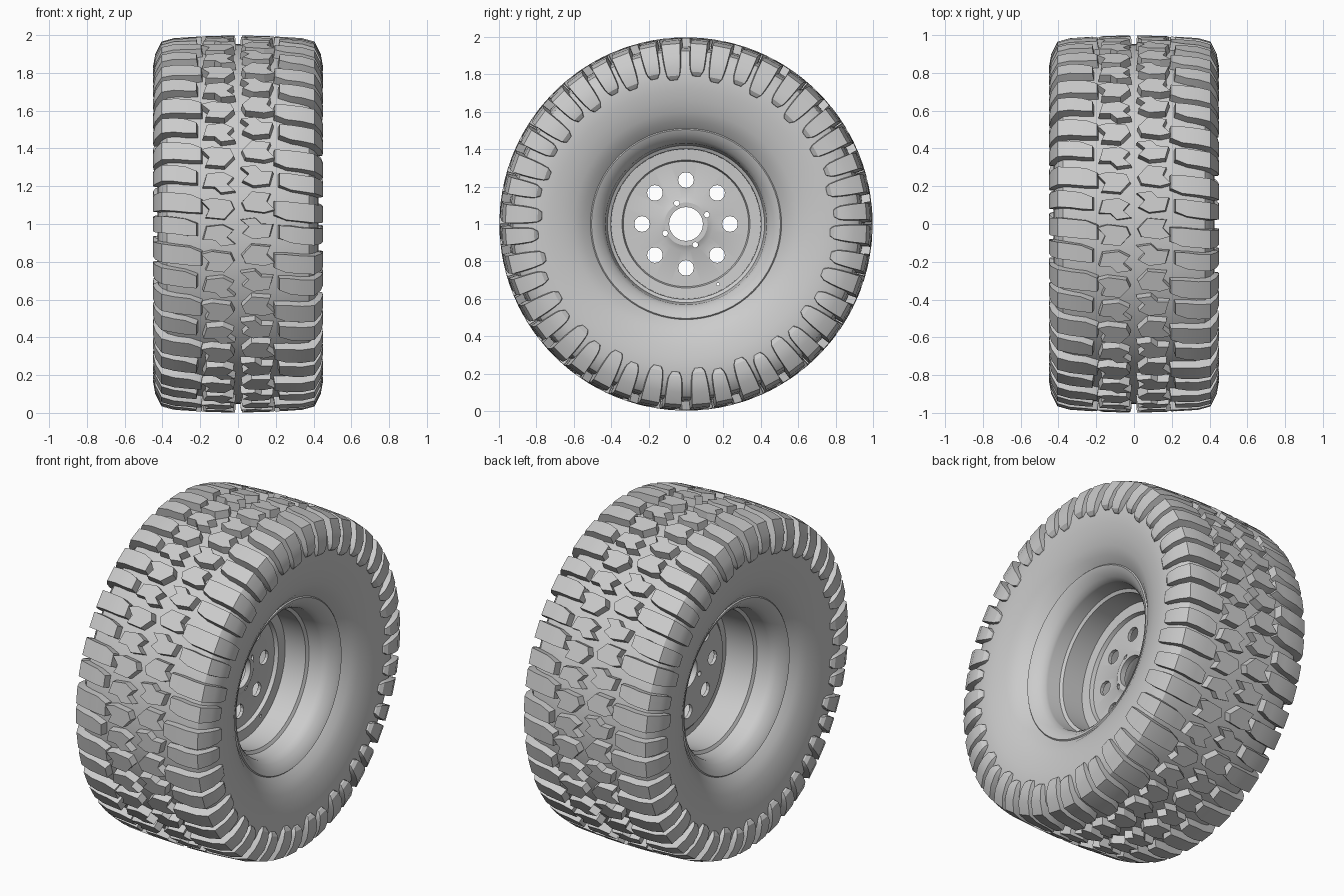
import bpy, bmesh
from math import pi, cos, sin, radians

if "Cube" in bpy.data.objects:
    bpy.data.objects.remove(bpy.data.objects["Cube"])

AXLE = 1.0          # height of the wheel centre
PITCH = 2 * pi / 44  # angle between neighbouring tread blocks


def polar(x, r, a):
    return (x, r * cos(a), r * sin(a) + AXLE)


def finish(name, bm, recalc=True, angle=30):
    if recalc:
        bmesh.ops.recalc_face_normals(bm, faces=bm.faces)
    me = bpy.data.meshes.new(name)
    bm.to_mesh(me)
    bm.free()
    ob = bpy.data.objects.new(name, me)
    bpy.context.collection.objects.link(ob)
    bpy.ops.object.select_all(action='DESELECT')
    ob.select_set(True)
    bpy.context.view_layer.objects.active = ob
    if angle:
        bpy.ops.object.shade_smooth_by_angle(angle=radians(angle))
    return ob


def lathe(name, profile, n, closed=False):
    """Spin a profile of (x, radius) about the axle."""
    bm = bmesh.new()
    rings = [[bm.verts.new(polar(x, r, 2 * pi * j / n)) for j in range(n)] for x, r in profile]
    pairs = list(zip(rings, rings[1:])) + ([(rings[-1], rings[0])] if closed else [])
    for p, q in pairs:
        for j in range(n):
            k = (j + 1) % n
            bm.faces.new((p[j], p[k], q[k], q[j]))
    return finish(name, bm, closed)


def crown(x):
    return 0.998 - 0.13 * x * x


def block(bm, outline, start):
    """Raised centre tread block from an outline of (x, pitch fraction)."""
    cx = sum(p[0] for p in outline) / len(outline)
    ct = sum(p[1] for p in outline) / len(outline)
    low, high = [], []
    for x, t in outline:
        low.append(bm.verts.new(polar(x, 0.935, start + t * PITCH)))
        x2, t2 = cx + (x - cx) * 0.93, ct + (t - ct) * 0.93
        high.append(bm.verts.new(polar(x2, crown(x2), start + t2 * PITCH)))
    n = len(outline)
    for i in range(n):
        j = (i + 1) % n
        bm.faces.new((low[i], low[j], high[j], high[i]))
    bm.faces.new(high)


def lug(bm, side, inner, foot, start, wide):
    """Shoulder lug wrapping from the tread down on to the sidewall."""
    # outer x, outer radius, base x, base radius, half width, skew
    stations = [
        (inner, crown(inner), inner - 0.01, 0.935, 0.25, -0.16),
        (inner + 0.06, crown(inner + 0.06), inner + 0.06, 0.93, 0.33, -0.06),
        (0.34, 0.984, 0.33, 0.925, 0.33, 0.0),
        (0.405, 0.966, 0.38, 0.91, 0.34, 0.04),
        (0.438, 0.90, 0.405, 0.87, 0.34, 0.04),
        (0.449, 0.84, 0.415, 0.83, 0.32, 0.04),
        (0.446, foot + 0.02, 0.415, foot + 0.02, 0.28, 0.04),
        (0.432, foot, 0.41, foot - 0.01, 0.17, 0.04)]
    rows = []
    for x, r, bx, br, w, s in stations:
        w *= wide
        rows.append([bm.verts.new(polar(side * X, R, start + side * s * PITCH + e * W * PITCH))
                     for X, R, W, e in ((bx, br, w * 1.1, -1), (x, r, w, -1), (x, r, w, 1), (bx, br, w * 1.1, 1))])
    for p, q in zip(rows, rows[1:]):
        for i in range(3):
            bm.faces.new((p[i], p[i + 1], q[i + 1], q[i]))
    bm.faces.new(rows[0])
    bm.faces.new(rows[-1])


# tyre carcass
half = [(0.0, 0.952), (0.2, 0.948), (0.32, 0.94), (0.375, 0.925), (0.405, 0.89), (0.42, 0.84),
        (0.425, 0.78), (0.42, 0.72), (0.408, 0.66), (0.39, 0.60), (0.365, 0.55), (0.33, 0.51)]
lathe("tyre_carcass", [(-x, r) for x, r in half[:0:-1]] + half, 96)

# centre tread blocks, the second column is the first turned half round
even = [(-.17, .08), (-.08, 0), (-.02, .22), (-.055, .5), (-.01, .78), (-.09, .86), (-.125, .62), (-.19, .6)]
odd = [(-.2, 1.12), (-.14, 1), (-.035, 1.1), (-.015, 1.42), (-.07, 1.85), (-.175, 1.78), (-.155, 1.45)]
bm = bmesh.new()
for i in range(22):
    for shape in (even, odd):
        block(bm, shape, 2 * i * PITCH)
        block(bm, [(-x, 0.6 - t) for x, t in shape], 2 * i * PITCH)
finish("centre_tread_blocks", bm, angle=20)

# shoulder lugs, alternating long and short
bm = bmesh.new()
for i in range(44):
    for side in (-1, 1):
        a = (i + 0.3 + 0.2 * side) * PITCH
        if i % 2:
            lug(bm, side, 0.195, 0.775, a + 0.06 * PITCH, 1.05)
        else:
            lug(bm, side, 0.22, 0.795, a - 0.04 * PITCH, 0.95)
finish("shoulder_lugs", bm, angle=25)

# rim barrel, from right lip to left lip
lathe("rim_barrel", [(0.33, 0.512), (0.337, 0.505), (0.325, 0.48), (0.295, 0.45), (0.27, 0.432), (0.255, 0.43),
                     (0.18, 0.42), (0.17, 0.402), (0.03, 0.40), (-0.15, 0.40), (-0.17, 0.402), (-0.18, 0.42),
                     (-0.255, 0.43), (-0.27, 0.432), (-0.295, 0.45), (-0.325, 0.48), (-0.337, 0.505),
                     (-0.33, 0.512)], 72)

# wheel disc
disc = lathe("wheel_disc", [(-0.012, 0.09), (0.022, 0.09), (0.024, 0.115), (0.008, 0.145), (0.008, 0.335),
                            (0.03, 0.342), (0.035, 0.405), (0.012, 0.405), (0.01, 0.36), (-0.012, 0.335)], 72, True)

# holes: vents, bolts and valve as (angle, distance, radius)
holes = [(45 * i, 0.235, 0.042) for i in range(8)]
holes += [(24 + 90 * i, 0.122, 0.015) for i in range(4)] + [(-62, 0.365, 0.008)]
bm = bmesh.new()
for ang, d, rad in holes:
    a = radians(ang)
    ends = [[bm.verts.new((x, d * cos(a) + rad * cos(k * pi / 6), AXLE + d * sin(a) + rad * sin(k * pi / 6)))
             for k in range(12)] for x in (-0.1, 0.1)]
    for k in range(12):
        j = (k + 1) % 12
        bm.faces.new((ends[0][k], ends[0][j], ends[1][j], ends[1][k]))
    bm.faces.new(ends[0])
    bm.faces.new(ends[1])
cutter = finish("hole_cutter", bm, angle=0)
cutter.hide_render = True
mod = disc.modifiers.new("holes", 'BOOLEAN')
mod.operation = 'DIFFERENCE'
mod.solver = 'EXACT'
mod.object = cutter
bpy.ops.object.select_all(action='DESELECT')
disc.select_set(True)
bpy.context.view_layer.objects.active = disc
# apply the holes ahead of the smoothing
bpy.ops.object.modifier_move_to_index(modifier=mod.name, index=0)
bpy.ops.object.modifier_apply(modifier=mod.name)
bpy.data.objects.remove(cutter)
bpy.ops.object.shade_smooth_by_angle(angle=radians(30))
